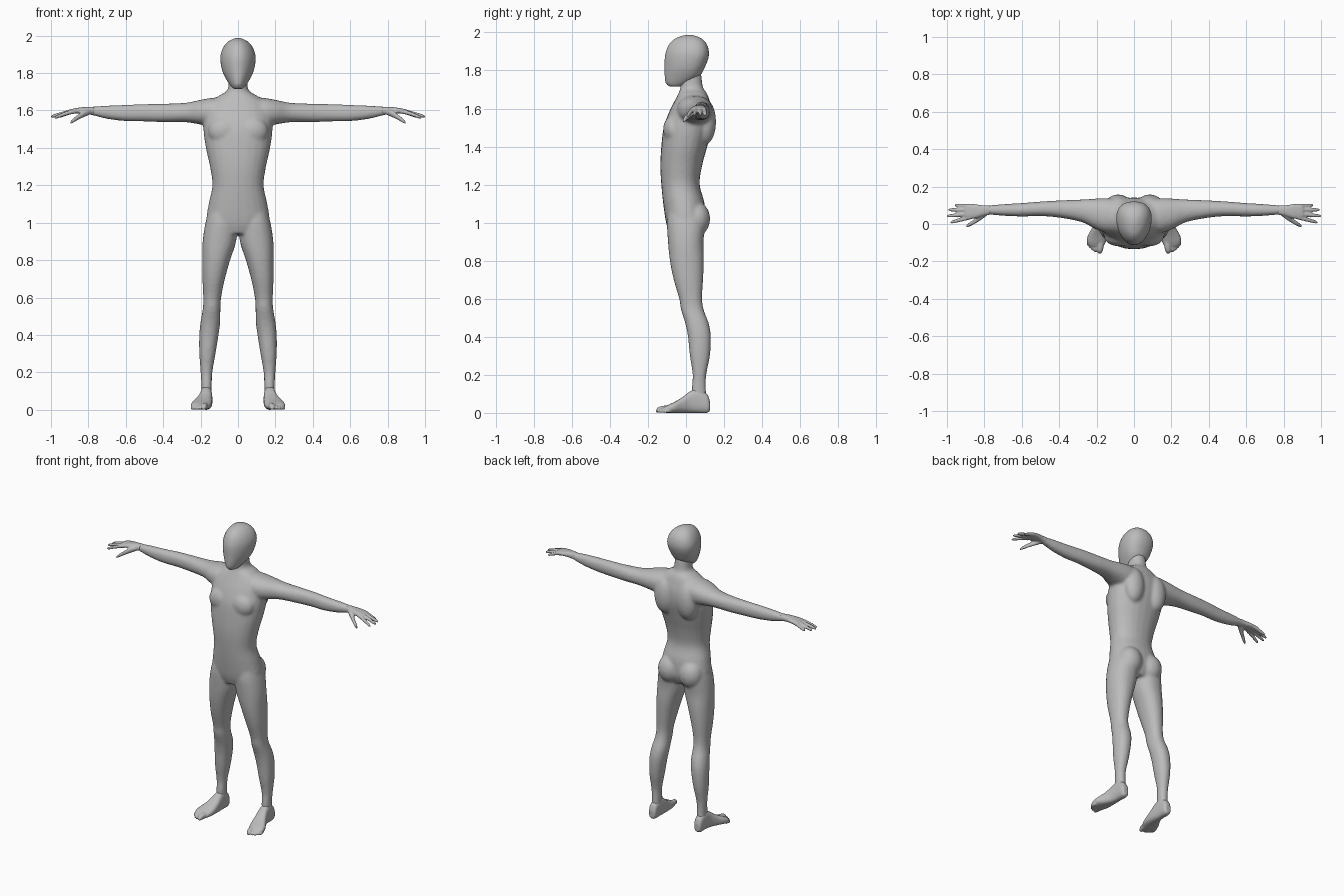
import bpy, bmesh, math
from mathutils import Matrix

skin = bpy.data.materials.new("plain grey")
skin.diffuse_color = (0.5, 0.5, 0.5, 1)


def spline(rings, steps=4):
    """Smoothly interpolate the section bounds between the given rings."""
    out = []
    for i in range(len(rings) - 1):
        a, b = rings[max(i - 1, 0)], rings[i]
        c, d = rings[i + 1], rings[min(i + 2, len(rings) - 1)]
        for k in range(steps):
            t = k / steps
            out.append([q + .5 * t * (r - p + t * (2*p - 5*q + 4*r - s + t * (3*(q - r) + s - p)))
                        for p, q, r, s in zip(a, b, c, d)])
    return out + [list(rings[-1])]


def loft(bm, axis, rings, side=1, power=2.2, taper=0.0, sides=24):
    """Closed tube; each ring is (position, min1, max1, min2, max2) across the axis."""
    loops = []
    for p, a0, a1, b0, b1 in spline(rings):
        loop = []
        for i in range(sides):
            c, s = math.cos(i * math.tau / sides), math.sin(i * math.tau / sides)
            u = math.copysign(abs(c) ** (2 / power), c) * (1 + taper * s)
            v = math.copysign(abs(s) ** (2 / power), s)
            a = (a0 + a1) / 2 + u * (a1 - a0) / 2
            b = (b0 + b1) / 2 + v * (b1 - b0) / 2
            x, y, z = {'x': (p, a, b), 'y': (a, p, b), 'z': (a, b, p)}[axis]
            loop.append(bm.verts.new((x * side, y, z)))
        loops.append(loop)
    for l0, l1 in zip(loops, loops[1:]):
        for i in range(sides):
            j = (i + 1) % sides
            bm.faces.new((l0[i], l0[j], l1[j], l1[i]))
    bm.faces.new(loops[0][::-1])
    bm.faces.new(loops[-1])


def ball(bm, centre, radii):
    m = Matrix.Translation(centre) @ Matrix.Diagonal((*radii, 1))
    bmesh.ops.create_uvsphere(bm, u_segments=24, v_segments=16, radius=1, matrix=m)


def finish(name, bm, voxel, smooth, mirror=False):
    """Fuse the overlapping volumes into one smooth skin."""
    bmesh.ops.recalc_face_normals(bm, faces=bm.faces)
    me = bpy.data.meshes.new(name)
    bm.to_mesh(me)
    bm.free()
    me.materials.append(skin)
    me.polygons.foreach_set("use_smooth", [True] * len(me.polygons))
    ob = bpy.data.objects.new(name, me)
    bpy.context.collection.objects.link(ob)
    r = ob.modifiers.new("fuse", 'REMESH')
    r.mode, r.voxel_size, r.use_smooth_shade = 'VOXEL', voxel, True
    s = ob.modifiers.new("soften", 'SMOOTH')
    s.factor, s.iterations = 0.5, smooth
    if mirror:
        ob.modifiers.new("mirror", 'MIRROR').use_mirror_merge = False


# torso with neck
body = bmesh.new()
loft(body, 'z', [(.94, -.09, .09, -.085, .075), (1.0, -.165, .165, -.105, .10),
                 (1.1, -.157, .157, -.12, .098), (1.2, -.137, .137, -.13, .072),
                 (1.3, -.15, .15, -.135, .085), (1.4, -.172, .172, -.13, .112),
                 (1.5, -.185, .185, -.118, .138), (1.58, -.18, .18, -.09, .14),
                 (1.64, -.155, .155, -.06, .125), (1.68, -.10, .10, -.04, .11),
                 (1.71, -.056, .056, -.03, .09), (1.78, -.05, .05, -.035, .08),
                 (1.83, -.045, .045, -.03, .07)])
for s in (-1, 1):
    ball(body, (s * .075, -.068, 1.49), (.085, .052, .075))   # chest muscle
    ball(body, (s * .085, .10, 1.53), (.07, .058, .12))       # shoulder blade
    ball(body, (s * .078, .055, 1.02), (.078, .072, .09))     # buttock
    # leg
    loft(body, 'z', [(1.08, .02, .15, -.09, .08), (1.0, .005, .174, -.10, .10),
                     (.9, .010, .189, -.095, .092), (.8, .042, .191, -.085, .094),
                     (.7, .07, .19, -.065, .09), (.6, .09, .186, -.036, .085),
                     (.54, .094, .188, -.026, .094), (.47, .095, .2, -.004, .12),
                     (.4, .104, .207, .01, .131), (.3, .12, .207, .02, .126),
                     (.2, .137, .2, .035, .107), (.13, .14, .196, .03, .105),
                     (.05, .143, .195, .03, .11)], s)
    # arm
    loft(body, 'x', [(.05, -.02, .13, 1.54, 1.665), (.13, -.048, .138, 1.515, 1.668),
                     (.2, -.03, .136, 1.525, 1.657), (.28, .01, .131, 1.537, 1.641),
                     (.4, .034, .126, 1.538, 1.636), (.5, .042, .12, 1.541, 1.634),
                     (.6, .04, .112, 1.543, 1.63), (.7, .044, .106, 1.555, 1.626),
                     (.78, .05, .1, 1.575, 1.62), (.82, .048, .1, 1.58, 1.617)], s)
finish("body", body, .009, 6)

# head
head = bmesh.new()
loft(head, 'z', [(1.715, -.025, .025, -.09, -.03), (1.735, -.042, .042, -.108, .02),
                 (1.77, -.064, .064, -.113, .072), (1.81, -.082, .082, -.113, .096),
                 (1.86, -.092, .092, -.113, .117), (1.9, -.091, .091, -.106, .121),
                 (1.94, -.076, .076, -.088, .109), (1.97, -.05, .05, -.055, .08),
                 (1.987, -.016, .016, -.005, .036)], taper=.22)
finish("head", head, .009, 3)

# hand: palm, four fingers and a thumb
hand = bmesh.new()
loft(hand, 'x', [(.77, .05, .1, 1.577, 1.62), (.81, .042, .1, 1.581, 1.619),
                 (.85, .03, .106, 1.583, 1.615), (.89, .028, .108, 1.582, 1.608),
                 (.905, .034, .104, 1.584, 1.604)], power=2.6)
fingers = [(.094, .101, .958, 1.566), (.076, .076, .993, 1.568),
           (.056, .042, 1.0, 1.567), (.038, .008, .982, 1.56)]
for y0, y1, tip, z1 in fingers:
    rings = []
    for t, r in ((0, .012), (.3, .0115), (.6, .0105), (.9, .0085), (1, .004)):
        y, z = y0 + (y1 - y0) * t, 1.596 + (z1 - 1.596) * t ** 1.3
        rings.append((.87 + (tip - .87) * t, y - r, y + r, z - r, z + r))
    loft(hand, 'x', rings, sides=12)
loft(hand, 'x', [(.79, .042, .078, 1.579, 1.61), (.82, .02, .06, 1.566, 1.603),
                 (.85, .002, .03, 1.552, 1.582), (.88, -.014, .008, 1.535, 1.559),
                 (.897, -.018, -.006, 1.526, 1.54)], sides=12)
finish("hand", hand, .005, 2, True)

# foot with five toes
foot = bmesh.new()
loft(foot, 'y', [(.126, .152, .186, .012, .06), (.11, .142, .196, 0, .1),
                 (.06, .139, .2, 0, .128), (.02, .137, .207, 0, .112),
                 (-.02, .137, .224, 0, .082), (-.06, .14, .246, 0, .058),
                 (-.095, .15, .252, 0, .042), (-.118, .162, .238, .003, .03)], power=2.6)
toes = [(.173, .184, -.158, .017), (.198, .206, -.15, .012), (.213, .221, -.141, .011),
        (.227, .234, -.129, .011), (.239, .245, -.115, .01)]
for x0, x1, tip, r in toes:
    rings = []
    for t, k in ((0, 1), (.5, 1), (.85, .85), (1, .45)):
        x, y = x0 + (x1 - x0) * t, -.08 + (tip + .08) * t
        rings.append((y, x - r * k, x + r * k, 0, 2 * r * k + .008 * (1 - t)))
    loft(foot, 'y', rings, sides=12)
finish("foot", foot, .005, 2, True)
